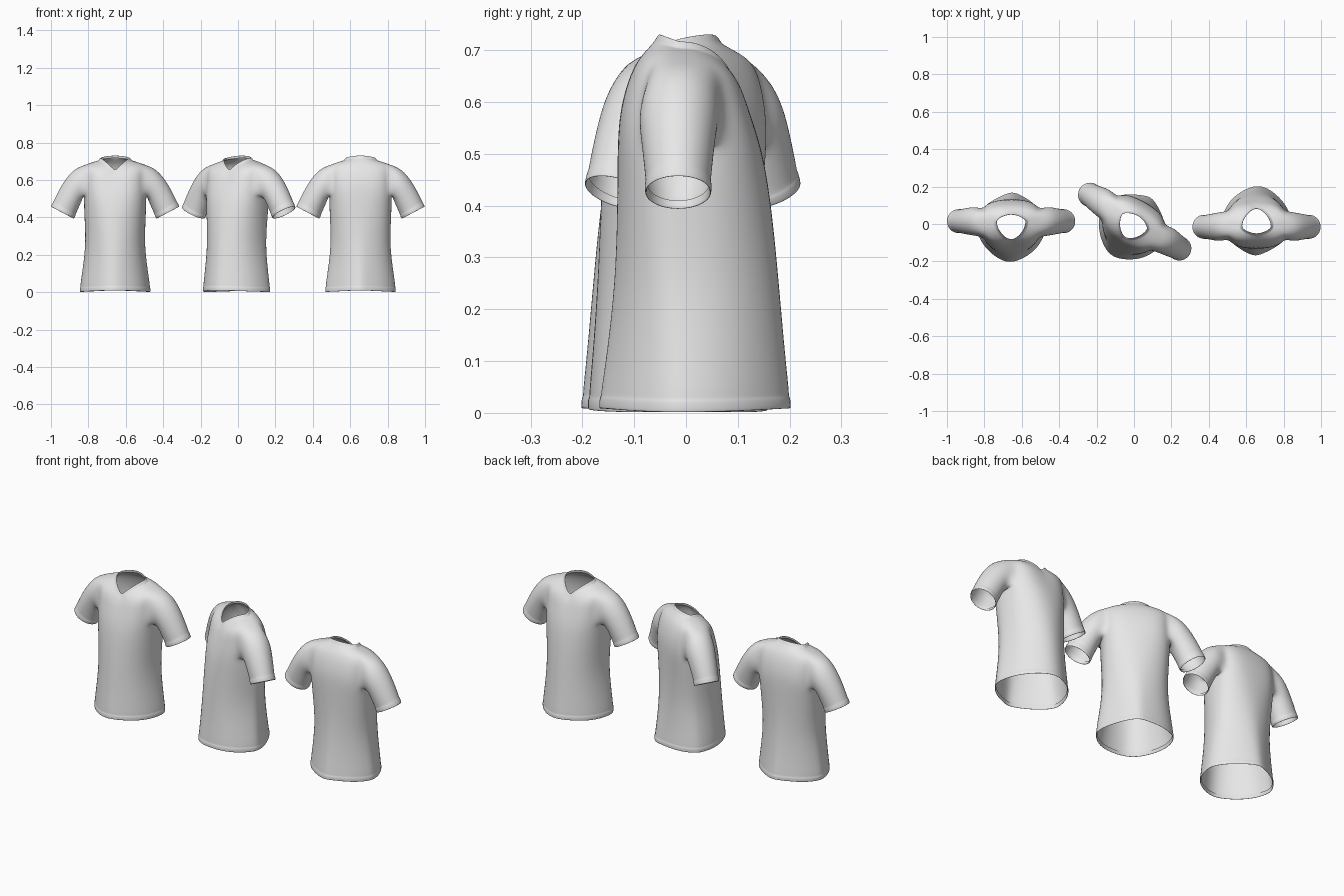
import bpy, bmesh, math
from mathutils import Vector

if "Cube" in bpy.data.objects:
    bpy.data.objects.remove(bpy.data.objects["Cube"])

N = 24          # columns around the torso
YC = 0.012      # side seam depth

# torso rings: height, half width, front y, back y, neckline drop, front and back roundness
RINGS = [
    (0.020, 0.184, -0.195, 0.160, 0, 1.85, 1.55),     # folded-in hem
    (0.001, 0.187, -0.199, 0.164, 0, 1.85, 1.55),
    (0.000, 0.191, -0.203, 0.168, 0, 1.85, 1.55),
    (0.022, 0.191, -0.202, 0.167, 0, 1.85, 1.55),
    (0.026, 0.188, -0.199, 0.164, 0, 1.85, 1.55),     # hem stitch
    (0.040, 0.188, -0.199, 0.163, 0, 1.85, 1.55),
    (0.120, 0.176, -0.191, 0.152, 0, 1.9, 1.6),
    (0.250, 0.159, -0.180, 0.137, 0, 2.0, 1.8),
    (0.380, 0.164, -0.168, 0.133, 0, 2.1, 2.1),
    (0.470, 0.168, -0.155, 0.133, 0, 2.3, 2.4),
    (0.520, 0.167, -0.144, 0.132, 0.005, 2.5, 2.7),   # armhole bottom
    (0.560, 0.166, -0.135, 0.130, 0.015, 2.6, 2.8),
    (0.600, 0.166, -0.126, 0.124, 0.030, 2.6, 2.8),
    (0.643, 0.168, -0.118, 0.112, 0.052, 2.5, 2.7),
    (0.680, 0.165, -0.109, 0.095, 0.068, 2.2, 2.4),   # armhole top
    (0.702, 0.122, -0.100, 0.075, 0.073, 1.9, 2.0),
    (0.714, 0.092, -0.093, 0.064, 0.075, 1.75, 1.8),
    (0.717, 0.090, -0.092, 0.062, 0.074, 1.7, 1.7),   # collar band
    (0.732, 0.080, -0.085, 0.053, 0.080, 1.7, 1.7),
    (0.730, 0.076, -0.081, 0.049, 0.080, 1.7, 1.7),
    (0.717, 0.080, -0.084, 0.052, 0.077, 1.7, 1.7),   # folded-in collar
]
HOLE_LOW, HOLE_TOP = 10, 14

# sleeve rings: top point (x, z), bottom point (x, z), half depth
SLEEVE = [
    ((0.222, 0.660), (0.176, 0.494), 0.079),
    ((0.277, 0.592), (0.191, 0.456), 0.072),
    ((0.319, 0.512), (0.208, 0.420), 0.066),
    ((0.332, 0.483), (0.212, 0.408), 0.064),
    ((0.335, 0.480), (0.211, 0.406), 0.066),    # cuff stitch
    ((0.346, 0.457), (0.220, 0.391), 0.066),
    ((0.342, 0.457), (0.224, 0.394), 0.062),
    ((0.333, 0.476), (0.217, 0.409), 0.061),    # folded-in cuff
]


def power(v, n):
    return math.copysign(abs(v) ** (2 / n), v)


def torso_point(ring, i):
    z, hw, yf, yb, drop, n_front, n_back = ring
    a = 2 * math.pi * i / N
    n = n_front if math.sin(a) < 0 else n_back
    c, s = power(math.cos(a), n), power(math.sin(a), n)
    y = YC + (s * (yb - YC) if s > 0 else s * (YC - yf))
    # collar slopes down from the back, shoulder seam a little lower
    z -= 0.014 * min(1, max(0, (ring[0] - 0.68) / 0.04)) * (1 - abs(s))
    if s < 0:                                   # V shaped neckline
        z -= drop * (1 - abs(c))
    z += 0.008 * s * s * max(0, 1 - z / 0.1)    # hem rises front and back
    # soft vertical folds, fading out at the shoulders
    y += 0.004 * math.sin(5 * a + 0.8) * abs(s) * max(0, 1 - z / 0.6)
    return Vector((hw * c, y, z))


def skin(bm, lower, upper):
    for k in range(len(lower)):
        m = (k + 1) % len(lower)
        bm.faces.new((lower[k], lower[m], upper[m], upper[k]))


def make_shirt_mesh():
    bm = bmesh.new()
    grid = [[bm.verts.new(torso_point(r, i)) for i in range(N)] for r in RINGS]
    half = N // 2
    open_cols = {i % N for i in range(-2, 2)} | {half + i for i in range(-2, 2)}
    # torso with two armholes left open
    for j in range(len(RINGS) - 1):
        for i in range(N):
            if HOLE_LOW <= j < HOLE_TOP and i in open_cols:
                continue
            m = (i + 1) % N
            bm.faces.new((grid[j][i], grid[j][m], grid[j + 1][m], grid[j + 1][i]))
    # armhole border, from bottom centre towards the back and round
    lo, hi = HOLE_LOW, HOLE_TOP
    border = [(lo, 0), (lo, 1)] + [(j, 2) for j in range(lo, hi)]
    border += [(hi, i) for i in range(2, -2, -1)]
    border += [(j, -2) for j in range(hi, lo, -1)] + [(lo, -2), (lo, -1)]
    # sleeves
    for side in (1, -1):
        prev = [grid[j][i % N if side > 0 else (half - i) % N] for j, i in border]
        for (tx, tz), (bx, bz), depth in SLEEVE:
            ring = []
            for k in range(16):
                p = 2 * math.pi * k / 16
                t = (1 - math.cos(p)) / 2
                ring.append(bm.verts.new((side * (bx + (tx - bx) * t),
                                          0.015 + depth * math.sin(p),
                                          bz + (tz - bz) * t)))
            skin(bm, prev, ring)
            prev = ring
    bmesh.ops.delete(bm, geom=[v for v in bm.verts if not v.link_faces], context='VERTS')
    bmesh.ops.recalc_face_normals(bm, faces=bm.faces)
    for f in bm.faces:
        f.smooth = True
    mesh = bpy.data.meshes.new("shirt")
    bm.to_mesh(mesh)
    bm.free()
    return mesh


cloth = bpy.data.materials.new("light grey cloth")
cloth.diffuse_color = (0.8, 0.8, 0.8, 1)
cloth.use_nodes = True
cloth.node_tree.nodes["Principled BSDF"].inputs["Base Color"].default_value = cloth.diffuse_color
mesh = make_shirt_mesh()
mesh.materials.append(cloth)

# three copies: facing front, turned, facing back
for name, x, turn in (("front_facing_shirt", -0.657, 0),
                      ("turned_shirt", -0.004, -31),
                      ("back_facing_shirt", 0.655, 180)):
    ob = bpy.data.objects.new(name, mesh)
    bpy.context.collection.objects.link(ob)
    ob.location.x = x
    ob.rotation_euler.z = math.radians(turn)
    sub = ob.modifiers.new("smooth", 'SUBSURF')
    sub.levels = sub.render_levels = 2
